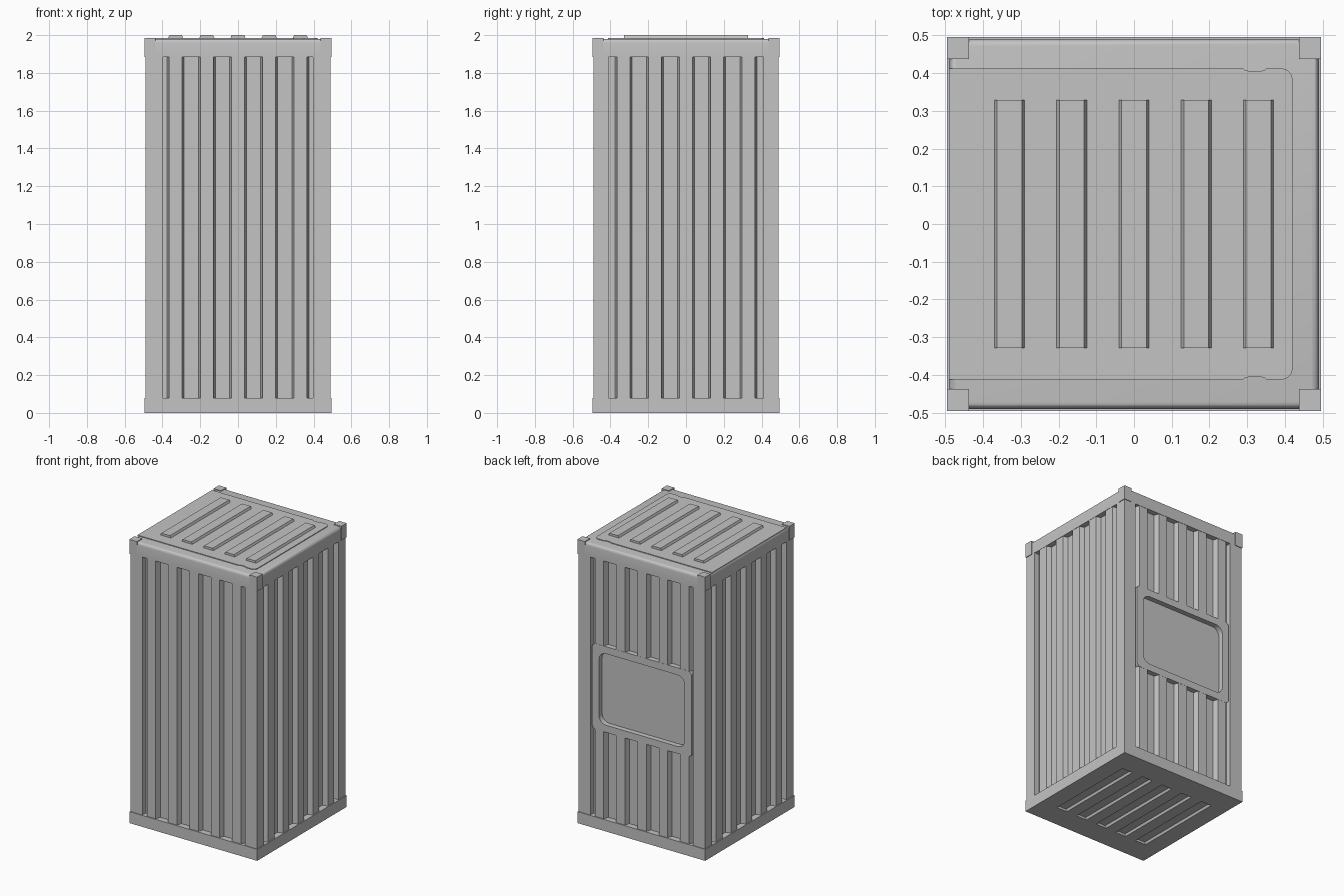
import bpy
import bmesh
from math import cos, sin, pi, radians
from mathutils import Matrix, Vector

if "Cube" in bpy.data.objects:
    bpy.data.objects.remove(bpy.data.objects["Cube"])

GREY = (0.55, 0.55, 0.55, 1)
grey = bpy.data.materials.new("plain_grey")
grey.use_nodes = True
grey.diffuse_color = GREY
grey.node_tree.nodes["Principled BSDF"].inputs["Base Color"].default_value = GREY

WALL = 0.488      # outer wall plane
CORE = 0.453      # recessed wall plane
LOW, HIGH = 0.08, 1.885
PITCH = 0.165
RIBS = [i * PITCH for i in range(-2, 3)]


def finish(name, bm):
    bmesh.ops.recalc_face_normals(bm, faces=bm.faces)
    mesh = bpy.data.meshes.new(name)
    bm.to_mesh(mesh)
    bm.free()
    mesh.materials.append(grey)
    obj = bpy.data.objects.new(name, mesh)
    bpy.context.collection.objects.link(obj)
    return obj


def add_box(bm, lo, hi):
    lo, hi = Vector(lo), Vector(hi)
    verts = bmesh.ops.create_cube(bm, size=1)["verts"]
    for v in verts:
        v.co = (lo + hi) / 2 + Vector(a * b for a, b in zip(v.co, hi - lo))
    return verts


def add_prism(bm, outline, depth, matrix):
    """Extrude a flat outline along its local z."""
    rings = [[bm.verts.new(matrix @ Vector((x, y, z))) for x, y in outline]
             for z in (0, depth)]
    bm.faces.new(rings[0])
    bm.faces.new(rings[1])
    n = len(outline)
    for i in range(n):
        j = (i + 1) % n
        bm.faces.new((rings[0][i], rings[0][j], rings[1][j], rings[1][i]))


def trapezoid(centre, base, top, y0, y1):
    return [(centre - base, y0), (centre + base, y0),
            (centre + top, y1), (centre - top, y1)]


def rounded_rect(w, h, r, steps=6):
    pts = []
    for k, (sx, sz) in enumerate(((1, 1), (-1, 1), (-1, -1), (1, -1))):
        for s in range(steps + 1):
            a = (k + s / steps) * pi / 2
            pts.append((sx * (w - r) + r * cos(a), sz * (h - r) + r * sin(a)))
    return pts


# Recessed inner walls
bm = bmesh.new()
add_box(bm, (-CORE, -CORE, 0.04), (CORE, CORE, 1.95))
finish("inner_walls", bm)

# Corner posts and the small blocks capping them
posts, caps = bmesh.new(), bmesh.new()
for sx in (-1, 1):
    for sy in (-1, 1):
        add_box(posts, (sx * 0.397, sy * 0.41, 0.04), (sx * 0.49, sy * 0.49, 1.9))
        add_box(caps, (sx * 0.437, sy * 0.437, HIGH), (sx * 0.495, sy * 0.495, 1.985))
finish("corner_posts", posts)
finish("corner_blocks", caps)

# Upright ribs on all four walls, broken around the back panel
for name, turn, spans in (
        ("front_ribs", 180, [(LOW, HIGH)]),
        ("left_ribs", -90, [(LOW, HIGH)]),
        ("right_ribs", 90, [(LOW, HIGH)]),
        ("back_ribs", 0, [(LOW, 0.71), (1.27, HIGH)])):
    bm = bmesh.new()
    for z0, z1 in spans:
        place = Matrix.Rotation(radians(turn), 4, 'Z') @ Matrix.Translation((0, 0, z0))
        for c in RIBS:
            add_prism(bm, trapezoid(c, 0.047, 0.034, CORE - 0.005, WALL), z1 - z0, place)
    finish(name, bm)

# Framed window panel on the back
bm = bmesh.new()
outer, inner = rounded_rect(0.385, 0.3, 0.03), rounded_rect(0.332, 0.25, 0.055)
loops = [[bm.verts.new((x, y, 0.99 + z)) for x, z in pts]
         for pts, y in ((outer, CORE - 0.005), (outer, WALL + 0.001),
                        (inner, WALL + 0.001), (inner, CORE - 0.005))]
count = len(outer)
for k in range(4):
    a, b = loops[k], loops[(k + 1) % 4]
    for i in range(count):
        j = (i + 1) % count
        bm.faces.new((a[i], a[j], b[j], b[i]))
finish("back_panel_frame", bm)

# Base with grooves cut in its underside
bm = bmesh.new()
add_box(bm, (-0.495, -0.495, 0), (0.495, 0.495, LOW))
base = finish("base", bm)
along_y = Matrix.Translation((0, 0.328, 0)) @ Matrix.Rotation(radians(90), 4, 'X')
bm = bmesh.new()
for c in RIBS:
    add_prism(bm, trapezoid(c, 0.042, 0.034, -0.002, 0.016), 0.656, along_y)
cutter = finish("base_groove_cutter", bm)
cutter.hide_render = True
cut = base.modifiers.new("grooves", 'BOOLEAN')
cut.operation = 'DIFFERENCE'
cut.solver = 'EXACT'
cut.object = cutter
bpy.context.view_layer.objects.active = base
bpy.ops.object.modifier_apply(modifier=cut.name)
bpy.data.objects.remove(cutter)

# Top rim with rounded upper edges
bm = bmesh.new()
add_box(bm, (-0.49, -0.49, HIGH), (0.49, 0.49, 1.98))
upper = [e for e in bm.edges if all(v.co.z > 1.95 for v in e.verts)]
bmesh.ops.bevel(bm, geom=upper, offset=0.02, segments=4, profile=0.5, affect='EDGES')
rim = finish("top_rim", bm)
bpy.ops.object.select_all(action='DESELECT')
rim.select_set(True)
bpy.context.view_layer.objects.active = rim
bpy.ops.object.shade_smooth_by_angle(angle=radians(35))

# Lid plate with rounded corners and a finger notch on each side
half = [(0.42 - 0.03 * (1 - cos(a)), 0.382 + 0.03 * sin(a))
        for a in (i * pi / 12 for i in range(7))]
half += [(0.32 + 0.03 * cos(a), 0.412 - 0.008 * sin(a))
         for a in (i * pi / 6 for i in range(7))]
half.append((-0.49, 0.412))
outline = half + [(x, -y) for x, y in reversed(half)]
bm = bmesh.new()
add_prism(bm, outline, 0.01, Matrix.Translation((0, 0, 1.975)))
finish("lid_plate", bm)

# Raised ribs on the lid
bm = bmesh.new()
for c in RIBS:
    add_prism(bm, trapezoid(c, 0.041, 0.033, 1.983, 2.0), 0.656, along_y)
finish("lid_ribs", bm)
